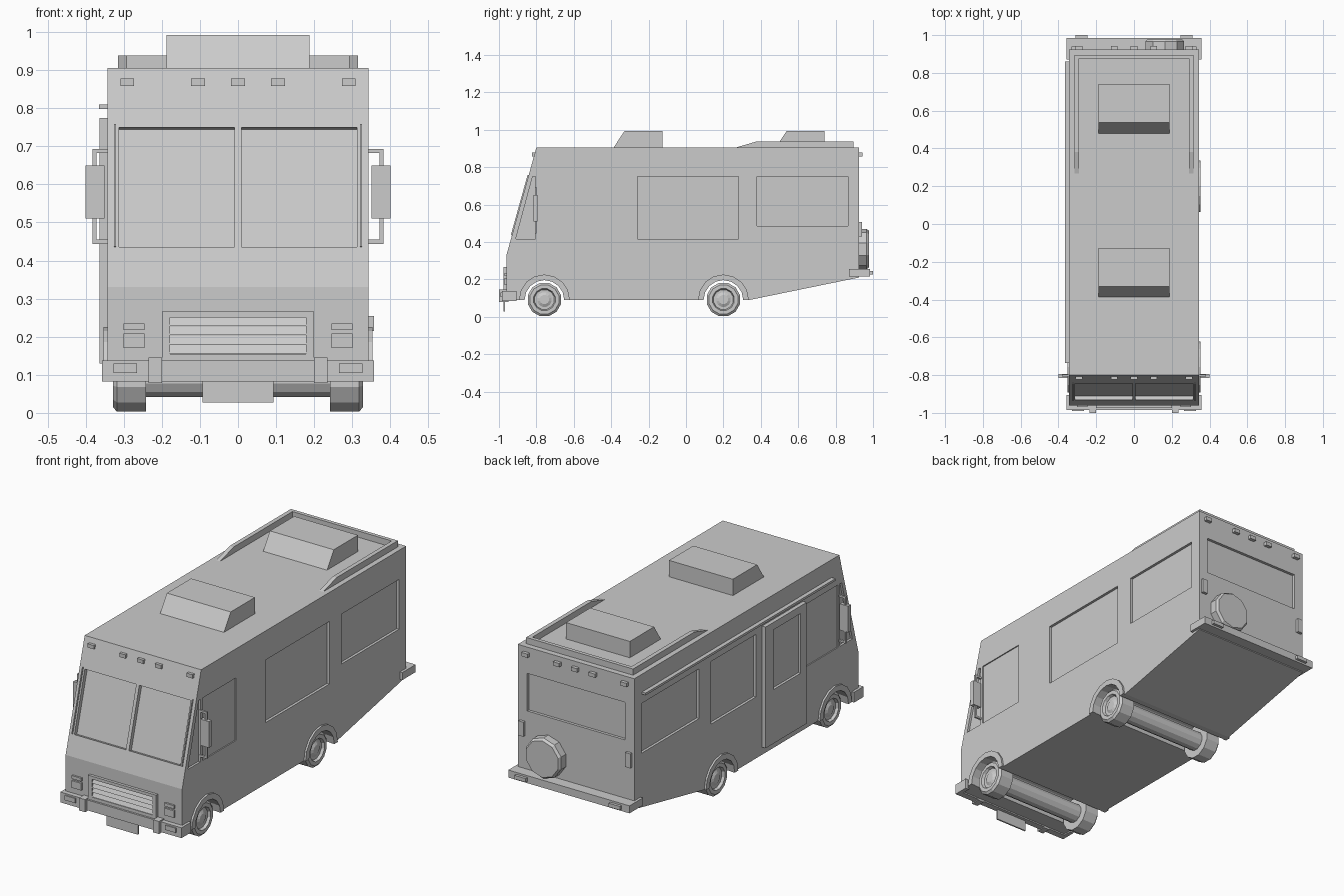
import bpy, bmesh
from math import sin, cos, pi
from mathutils import Vector

if "Cube" in bpy.data.objects:
    bpy.data.objects.remove(bpy.data.objects["Cube"])


def make(name, bm):
    bmesh.ops.recalc_face_normals(bm, faces=bm.faces)
    me = bpy.data.meshes.new(name)
    bm.to_mesh(me)
    bm.free()
    ob = bpy.data.objects.new(name, me)
    bpy.context.collection.objects.link(ob)
    return ob


def add_prism(bm, prof, x0, x1):
    """Extrude a (y, z) profile from x0 to x1."""
    a = [bm.verts.new((x0, y, z)) for y, z in prof]
    b = [bm.verts.new((x1, y, z)) for y, z in prof]
    n = len(prof)
    bm.faces.new(a)
    bm.faces.new(b[::-1])
    for i in range(n):
        bm.faces.new((a[i], b[i], b[(i + 1) % n], a[(i + 1) % n]))


def rect(y0, y1, z0, z1):
    return [(y0, z0), (y1, z0), (y1, z1), (y0, z1)]


def prisms(name, items):
    bm = bmesh.new()
    for prof, x0, x1 in items:
        add_prism(bm, prof, x0, x1)
    return make(name, bm)


def boxes(name, *bs):
    """Each box is x0, x1, y0, y1, z0, z1."""
    return prisms(name, [(rect(*b[2:]), b[0], b[1]) for b in bs])


def both(*bs):
    """Boxes plus their copies across x = 0."""
    return [c for b in bs for c in (b, (-b[1], -b[0]) + tuple(b[2:]))]


def carve(ob, items):
    cutter = prisms(ob.name + "_cutter", items)
    cutter.hide_render = True
    m = ob.modifiers.new("recesses", 'BOOLEAN')
    m.operation, m.solver, m.object = 'DIFFERENCE', 'EXACT', cutter
    bpy.context.view_layer.objects.active = ob
    bpy.ops.object.modifier_apply(modifier=m.name)
    bpy.data.objects.remove(cutter)


def lathe_x(bm, prof, y, z, n=12):
    """Spin (x, radius) points about an axis parallel to x, with end caps."""
    rings = [[bm.verts.new((x, y + r * cos(2 * pi * (i + .5) / n), z + r * sin(2 * pi * (i + .5) / n)))
              for i in range(n)] for x, r in prof]
    for a, b in zip(rings, rings[1:]):
        for i in range(n):
            bm.faces.new((a[i], a[(i + 1) % n], b[(i + 1) % n], b[i]))
    bm.faces.new(rings[0])
    bm.faces.new(rings[-1])


def arc(yc, r, n=8, zc=.09):
    return [(yc - r * cos(pi * i / n), zc + r * sin(pi * i / n)) for i in range(n + 1)]


W = .343
AXLES = (-.757, .2)


def slant(z, d):
    """Point on the sloped front at height z, pushed in by d."""
    return (-.96 + .16 * (z - .33) / .575 + .963 * d, z - .268 * d)


def slant_quad(z0, z1, d0, d1):
    return [slant(z0, d0), slant(z1, d0), slant(z1, d1), slant(z0, d1)]


# Body shell with open wheel tunnels
profile = [(-.96, .09)] + arc(AXLES[0], .108) + arc(AXLES[1], .108)
profile += [(.34, .09), (.925, .21), (.925, .905), (-.8, .905), (-.96, .33)]
body = prisms("body", [(profile, -W, W)])

# Window recesses
cuts = []
quarter = [(-.91, .417), (-.805, .417), (-.805, .75), (-.82, .75)]
for s in (-1, 1):
    panes = [(quarter, .012), (rect(-.79, -.505, .417, .75), .006),
             (rect(.38, .865, .485, .75), .014)]
    panes.append((rect(-.26, .28, .417, .75) if s > 0 else rect(-.1, .28, .417, .75), .014))
    for p, d in panes:
        cuts.append((p, s * (W - d), s * .4))
    cuts.append((slant_quad(.435, .75, -.03, .022), s * .009, s * .312))
cuts.append((rect(.91, .96, .565, .765), -.288, .288))
carve(body, cuts)

# Windscreen side trims
prisms("windscreen_trim", [(slant_quad(.435, .757, -.006, .01), s * .321, s * .326) for s in (-1, 1)])

# Entry door on the left side, with awning rail above
door = boxes("entry_door", (-.364, -.335, -.495, -.15, .13, .775))
carve(door, [(rect(-.445, -.215, .417, .735), -.4, -.35)])
boxes("awning_rail", (-.365, -.335, -.735, .86, .798, .81))

# Wheel arch lips
lips = []
for yc in AXLES:
    outer, inner = arc(yc, .136), arc(yc, .106)
    for i in range(8):
        seg = [outer[i], outer[i + 1], inner[i + 1], inner[i]]
        lips += [(seg, s * .33, s * .353) for s in (-1, 1)]
prisms("wheel_arches", lips)

# Wheels with dished hubs, and axles
for yc, label in zip(AXLES, ("front", "rear")):
    for s, side in ((-1, "left"), (1, "right")):
        bm = bmesh.new()
        lathe_x(bm, [(s * .242, .092), (s * .318, .092), (s * .328, .08), (s * .328, .06),
                     (s * .314, .054), (s * .314, .04), (s * .322, .025)], yc, .092)
        make(f"{label}_{side}_wheel", bm)
    bm = bmesh.new()
    lathe_x(bm, [(-.25, .05), (.25, .05)], yc, .09)
    make(label + "_axle", bm)

# Front bumper, guards, lights and plate
boxes("front_bumper", (-.357, .357, -.985, -.95, .083, .138),
      *both((.335, .357, -.985, -.905, .083, .138)))
boxes("bumper_guards", *both((.2, .235, -1, -.95, .078, .145)))
boxes("bumper_lights", *both((.265, .327, -.991, -.98, .105, .13)))
boxes("number_plate", (-.093, .093, -.975, -.967, .027, .1))
boxes("headlights", *both((.245, .301, -.97, -.95, .17, .208), (.245, .301, -.97, -.95, .218, .235)))

# Grille frame and louvres
boxes("grille_frame", (-.2, .2, -.975, -.95, .25, .266), (-.2, .2, -.975, -.95, .138, .155),
      *both((.178, .2, -.975, -.95, .155, .25)))
prisms("grille_louvres", [([(-.955, z), (-.973, z), (-.962, z + .022), (-.955, z + .022)], -.178, .178)
                          for z in (.156, .18, .204, .228)])

# Marker lights front and rear
xs = (-.291, -.105, 0, .105, .291)
boxes("front_markers", *[(x - .018, x + .018, -.823, -.79, .858, .878) for x in xs])
boxes("rear_markers", *[(x - .018, x + .018, .91, .943, .858, .878) for x in xs])

# Rear bumper, lamps and spare wheel cover
boxes("rear_bumper", (-.357, .357, .92, .985, .215, .255),
      *both((.335, .357, .872, .985, .215, .255)))
boxes("rear_bumper_lights", *both((.245, .31, .98, 1, .225, .245)))
boxes("tail_lamps", *both((.3, .33, .915, .94, .43, .507)))
bm = bmesh.new()
n = 10
lathe_x(bm, [(.0, .108), (.045, .108), (.058, .098)], 0, 0, n)
for v in bm.verts:
    v.co = Vector((.163 - v.co.y, .92 + v.co.x, .362 + v.co.z))
make("spare_wheel", bm)

# Roof units
for name, y in (("front_roof_unit", -.39), ("rear_roof_unit", .477)):
    prisms(name, [([(y, .9), (y + .06, .992), (y + .264, .992), (y + .264, .9)], -.188, .188)])

# Roof rail: two tapered sides and a back bar
side = [(.26, .903), (.38, .938), (.895, .938), (.895, .903)]
prisms("roof_rail", [(side, .292, .315), (side, -.315, -.292), (rect(.875, .895, .9, .938), -.292, .292)])

# Door mirrors on brackets
boxes("mirrors", *both((.35, .4, -.815, -.793, .51, .65)))
boxes("mirror_brackets", *both((.335, .382, -.808, -.798, .444, .455), (.335, .382, -.808, -.798, .682, .693),
                               (.371, .382, -.808, -.798, .455, .682)))
